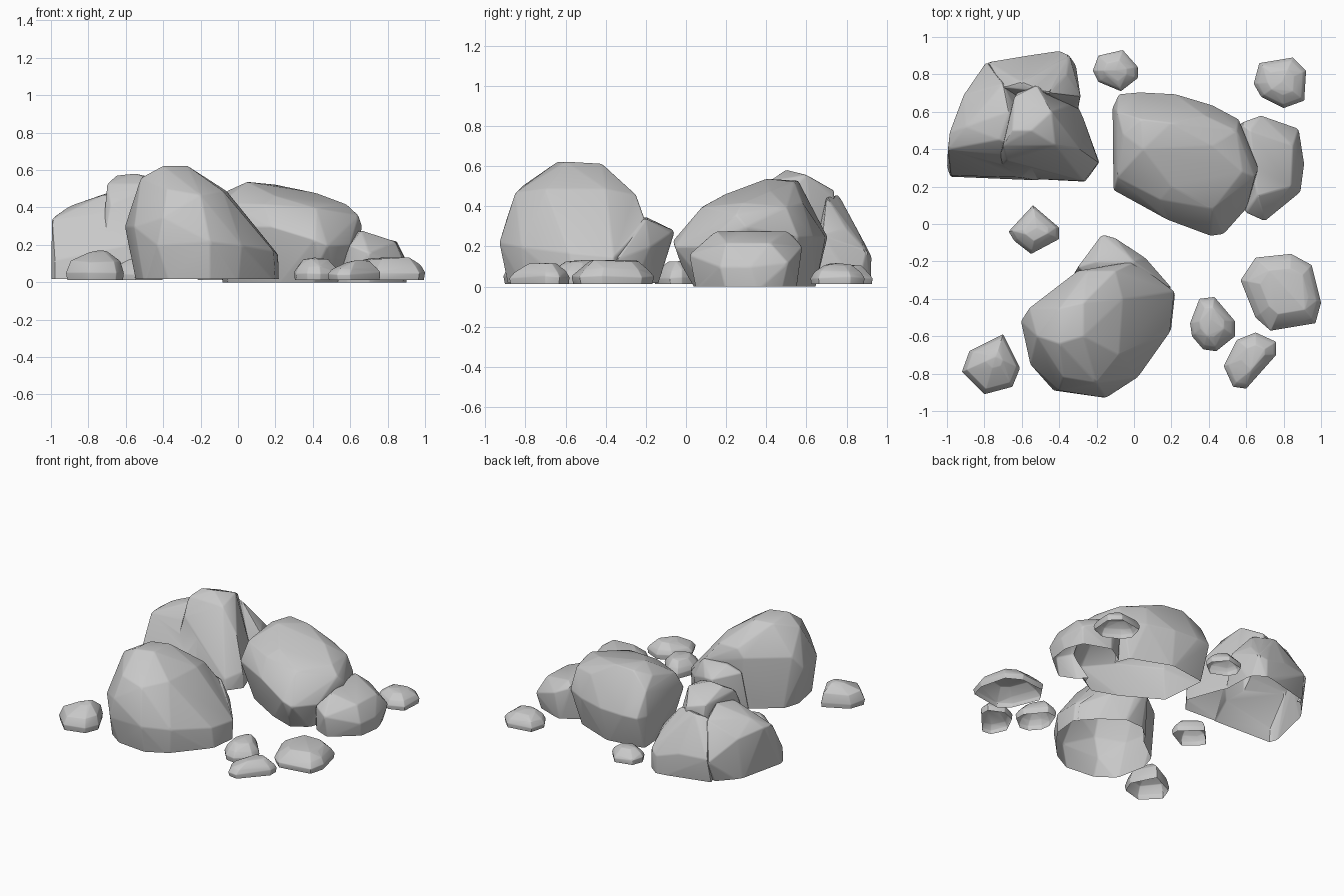
import bpy, bmesh, math, random
from mathutils import Vector

if "Cube" in bpy.data.objects:
    bpy.data.objects.remove(bpy.data.objects["Cube"])

random.seed(4)
stone_grey = bpy.data.materials.new("stone_grey")
stone_grey.diffuse_color = (0.58, 0.58, 0.58, 1)
stone_grey.use_nodes = True
stone_grey.node_tree.nodes["Principled BSDF"].inputs["Base Color"].default_value = stone_grey.diffuse_color


def hull_object(name, points, low, edge):
    """Closed convex block with worn edges, reaching below its base."""
    bm = bmesh.new()
    for x, y, z in points:
        bm.verts.new((x, y, z - 0.04 if z <= 0.03 else z))
    bmesh.ops.convex_hull(bm, input=bm.verts[:])
    loose = [v for v in bm.verts if not v.link_faces]
    bmesh.ops.delete(bm, geom=loose, context='VERTS')
    bmesh.ops.dissolve_limit(bm, angle_limit=math.radians(5),
                             verts=bm.verts[:], edges=bm.edges[:])
    bmesh.ops.recalc_face_normals(bm, faces=bm.faces[:])
    bmesh.ops.bevel(bm, geom=bm.edges[:], offset=edge, segments=2,
                    profile=0.5, affect='EDGES', clamp_overlap=True)
    mesh = bpy.data.meshes.new(name)
    bm.to_mesh(mesh)
    bm.free()
    obj = bpy.data.objects.new(name, mesh)
    bpy.context.collection.objects.link(obj)
    return obj


def rock(name, blocks, low=0.02, edge=0.008, angle=30):
    """Fuse blocks into one rock and leave it open underneath."""
    obj = hull_object(name, blocks[0], low, edge)
    helpers = [hull_object("helper", b, low, edge) for b in blocks[1:]]
    for h in helpers:
        mod = obj.modifiers.new("fuse", 'BOOLEAN')
        mod.operation = 'UNION'
        mod.solver = 'EXACT'
        mod.object = h
    if helpers:
        graph = bpy.context.evaluated_depsgraph_get()
        fused = bpy.data.meshes.new_from_object(obj.evaluated_get(graph))
        obj.modifiers.clear()
        obj.data = fused
        for h in helpers:
            bpy.data.objects.remove(h)
    # hollow underside, cut level
    bm = bmesh.new()
    bm.from_mesh(obj.data)
    bmesh.ops.bisect_plane(bm, geom=bm.verts[:] + bm.edges[:] + bm.faces[:],
                           plane_co=(0, 0, low), plane_no=(0, 0, 1),
                           clear_inner=True)
    bm.to_mesh(obj.data)
    bm.free()
    obj.data.materials.clear()
    obj.data.materials.append(stone_grey)
    bpy.ops.object.select_all(action='DESELECT')
    obj.select_set(True)
    bpy.context.view_layer.objects.active = obj
    bpy.ops.object.shade_smooth_by_angle(angle=math.radians(angle))


def flat(outline, z=.02):
    return [(x, y, z) for x, y in outline]


# Front boulder: broad dome sloping to the right
dome = flat([
    (-.54, -.55), (-.5, -.76), (-.36, -.86), (-.15, -.88), (0, -.8),
    (.2, -.56), (.22, -.38), (0, -.2), (-.3, -.27), (-.5, -.42)]) + [
    (-.605, -.52, .3), (-.555, -.75, .3), (-.43, -.89, .2), (-.4, -.89, .35),
    (-.15, -.93, .22), (.02, -.82, .2), (.19, -.58, .17), (.215, -.36, .15),
    (0, -.2, .32), (-.3, -.25, .4), (-.56, -.45, .4),
    (-.52, -.6, .56), (-.4, -.64, .625), (-.27, -.6, .625),
    (-.27, -.42, .615), (-.4, -.45, .61), (-.2, -.85, .47),
    (-.38, -.82, .5), (-.08, -.7, .49), (-.06, -.4, .49), (-.1, -.25, .46),
    (-.25, -.25, .46)]
# Lump on its back
back_lump = flat([
    (-.2, -.16), (-.04, -.15), (.12, -.27), (.2, -.36), (-.33, -.28),
    (-.1, -.4)]) + [
    (-.17, -.055, .28), (-.1, -.075, .27), (.06, -.18, .2), (.2, -.34, .14),
    (-.3, -.23, .3), (-.2, -.2, .35), (0, -.2, .34), (-.1, -.4, .3)]
rock("front_boulder", [dome, back_lump])

# Right boulder: tilted flat top, undercut at the front
slab = flat([
    (-.08, .6), (.2, .64), (.48, .53), (.57, .3), (.51, .12), (.4, .05),
    (.2, .12), (-.05, .27)]) + [
    (-.115, .62, .25), (-.08, .695, .25), (.03, .705, .25), (.22, .695, .25),
    (.42, .635, .25), (.56, .56, .25), (.665, .3, .3), (.6, .08, .2),
    (.48, -.055, .2), (.41, -.065, .23), (.18, .02, .3), (-.11, .18, .3),
    (.43, -.02, .1), (.57, .12, .1),
    (-.06, .48, .49), (.04, .56, .53), (.05, .4, .54), (.2, .54, .525),
    (.42, .42, .48), (.58, .28, .42), (.645, .25, .36), (.42, .08, .4),
    (.2, .2, .465), (.14, .13, .42), (-.09, .25, .43), (-.09, .6, .42),
    (.38, .58, .42), (.55, .5, .4)]
# Low lump leaning on it
side_lump = flat([
    (.88, .2), (.9, .35), (.85, .48), (.66, .55), (.7, .05), (.58, .1),
    (.53, .47), (.5, .2)]) + [
    (.89, .17, .1), (.91, .32, .1), (.88, .51, .12), (.7, .015, .16),
    (.84, .2, .22), (.85, .42, .22), (.68, .58, .2), (.62, .5, .28),
    (.57, .54, .25), (.66, .15, .28), (.6, .06, .2)]
rock("right_boulder", [slab, side_lump], low=.003)

# Left boulder: low shoulder, tall peak and rear slope
shoulder = flat([
    (-1, .3), (-.98, .25), (-.5, .23), (-.5, .7), (-.8, .78),
    (-.92, .65)]) + [
    (-.98, .26, .12), (-.6, .25, .2), (-.995, .4, .34), (-.985, .49, .35),
    (-.91, .69, .32), (-.9, .52, .41), (-.72, .45, .47), (-.67, .6, .49),
    (-.7, .75, .43), (-.5, .35, .4), (-.79, .865, .18)]
peak = flat([
    (-.75, .25), (-.26, .225), (-.185, .33), (-.3, .65), (-.6, .75)]) + [
    (-.19, .33, .14), (-.27, .23, .1), (-.7, .42, .53), (-.65, .5, .575),
    (-.55, .5, .585), (-.52, .74, .48), (-.44, .6, .56), (-.42, .42, .53),
    (-.29, .4, .36), (-.64, .68, .5), (-.68, .34, .42)]
rear = flat([
    (-.79, .82), (-.57, .88), (-.4, .92), (-.31, .85), (-.3, .6),
    (-.7, .6)]) + [
    (-.78, .865, .2), (-.57, .9, .2), (-.4, .925, .15), (-.345, .9, .18),
    (-.285, .68, .26), (-.36, .8, .29), (-.45, .7, .45), (-.6, .76, .46),
    (-.7, .73, .44), (-.5, .83, .33)]
rock("left_boulder", [shoulder, peak, rear], angle=25)

# Loose stones: name, height, top width, summit position, outline
stones = [
    ("middle_stone", .13, .5, (-.52, -.02), [
        (-.67, -.04), (-.54, .1), (-.4, -.02), (-.4, -.08), (-.55, -.16),
        (-.64, -.09)]),
    ("front_left_stone", .175, .3, (-.74, -.71), [
        (-.92, -.79), (-.88, -.68), (-.7, -.59), (-.61, -.77), (-.65, -.87),
        (-.8, -.91)]),
    ("front_pebble", .135, .55, (.41, -.51), [
        (.3, -.53), (.35, -.4), (.43, -.39), (.54, -.52), (.54, -.6),
        (.44, -.68), (.37, -.67), (.31, -.6)]),
    ("front_right_pebble", .12, .45, (.65, -.7), [
        (.48, -.76), (.55, -.62), (.65, -.58), (.76, -.63), (.76, -.7),
        (.6, -.88), (.53, -.87)]),
    ("front_right_stone", .138, .6, (.83, -.35), [
        (.57, -.3), (.65, -.18), (.84, -.16), (.95, -.22), (1, -.42),
        (.97, -.53), (.73, -.57), (.65, -.5)]),
    ("back_right_stone", .12, .5, (.79, .76), [
        (.64, .75), (.67, .86), (.85, .89), (.92, .82), (.91, .66),
        (.8, .62), (.68, .68)]),
    ("back_stone", .11, .5, (-.1, .82), [
        (-.22, .82), (-.19, .9), (-.06, .93), (.02, .84), (.02, .78),
        (-.07, .71), (-.19, .76)]),
]
for name, height, top, summit, outline in stones:
    c = Vector(summit)
    pts = []
    for scale, z in ((.93, .02), (1.005, .05), (.86, height * .65),
                     (top, height * .94)):
        for p in outline:
            q = c + (Vector(p) - c) * scale
            wobble = random.uniform(-.007, .007) if z > .02 else 0
            pts.append((q.x, q.y, z + wobble))
    pts.append((*summit, height))
    rock(name, [pts], low=.015, edge=0.004, angle=28)

# Rest the lowest edge on the ground
lowest = min(v.co.z for o in bpy.data.objects for v in o.data.vertices)
for o in bpy.data.objects:
    o.location.z -= lowest
